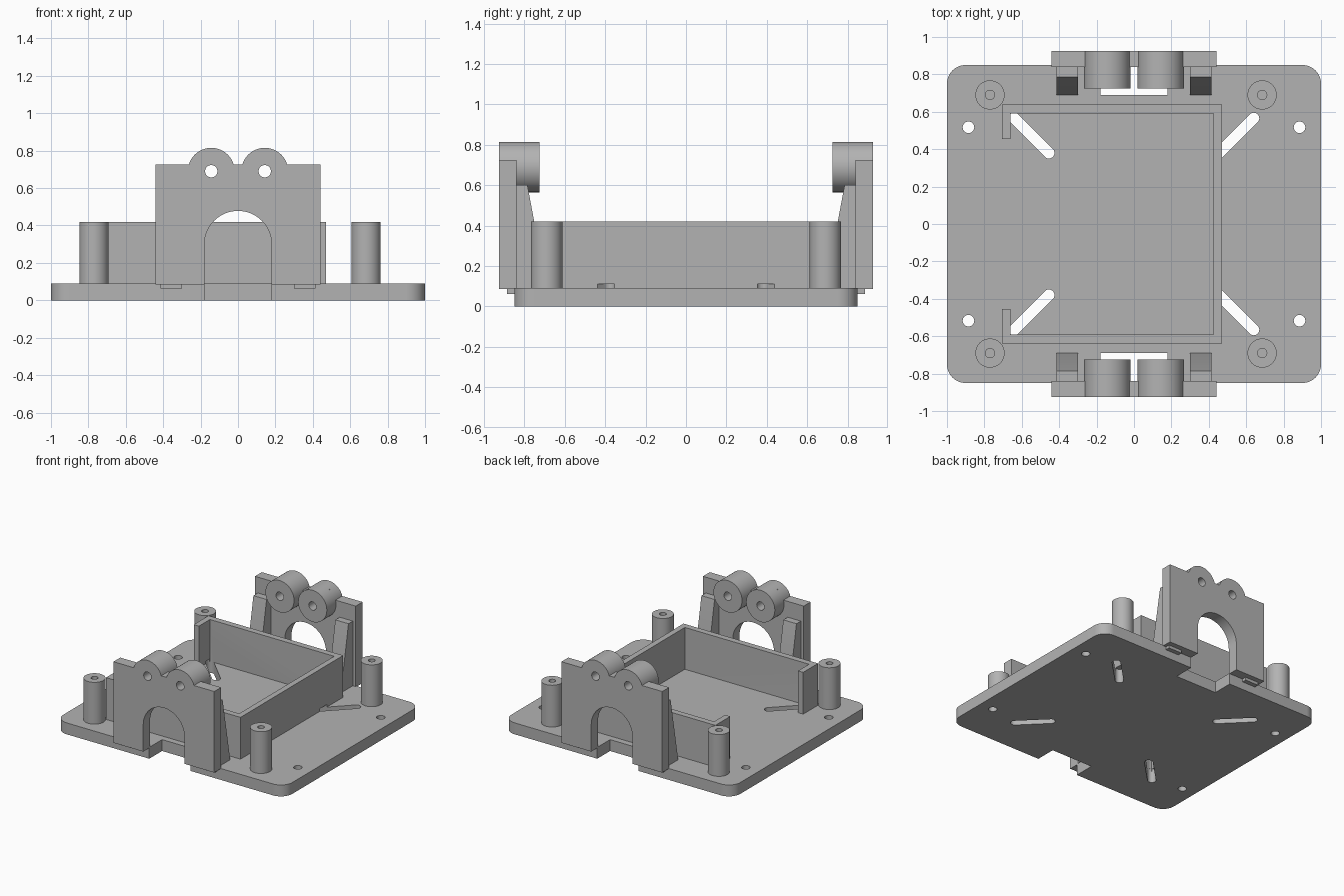
import bpy, bmesh
from math import cos, sin, pi, asin, radians
from mathutils import Vector

cube = bpy.data.objects.get("Cube")
if cube:
    bpy.data.objects.remove(cube, do_unlink=True)

grey = bpy.data.materials.new("grey plastic")
grey.use_nodes = True
COLOUR = (0.45, 0.45, 0.45, 1)
grey.diffuse_color = COLOUR
grey.node_tree.nodes["Principled BSDF"].inputs["Base Color"].default_value = COLOUR

# Place a 2D profile point at a depth along the chosen axis
PLACE = {
    "x": lambda a, b, d: (d, a, b),
    "y": lambda a, b, d: (a, d, b),
    "z": lambda a, b, d: (a, b, d),
}


def arc(cx, cy, r, start, end, n=32):
    steps = [start + (end - start) * i / n for i in range(n + 1)]
    return [(cx + r * cos(t), cy + r * sin(t)) for t in steps]


def circle(cx, cy, r, n=48):
    return arc(cx, cy, r, 0, 2 * pi, n)[:-1]


def rounded(cx, cy, r):
    """Rectangle centred on the origin; cx, cy locate its corner arcs."""
    pts = []
    for i, (sx, sy) in enumerate([(1, 1), (-1, 1), (-1, -1), (1, -1)]):
        pts += arc(sx * cx, sy * cy, r, i * pi / 2, (i + 1) * pi / 2, 12)
    return pts


def rect(x0, x1, y0, y1):
    return [(x0, y0), (x1, y0), (x1, y1), (x0, y1)]


def prism(name, profiles, low, high, axis="z"):
    """Extrude one or more separate closed profiles into a single object."""
    bm = bmesh.new()
    for pts in profiles:
        face = bm.faces.new([bm.verts.new(PLACE[axis](a, b, low)) for a, b in pts])
        ext = bmesh.ops.extrude_face_region(bm, geom=[face], use_keep_orig=True)
        verts = [g for g in ext["geom"] if isinstance(g, bmesh.types.BMVert)]
        bmesh.ops.translate(bm, verts=verts, vec=Vector(PLACE[axis](0, 0, high - low)))
    bmesh.ops.recalc_face_normals(bm, faces=bm.faces)
    mesh = bpy.data.meshes.new(name)
    bm.to_mesh(mesh)
    bm.free()
    mesh.materials.append(grey)
    obj = bpy.data.objects.new(name, mesh)
    bpy.context.collection.objects.link(obj)
    return obj


def finish(obj, cutter=None, mirror=""):
    """Cut, mirror about the origin, then smooth the curved surfaces."""
    if cutter:
        mod = obj.modifiers.new("cut", "BOOLEAN")
        mod.operation, mod.solver, mod.object = "DIFFERENCE", "EXACT", cutter
    if mirror:
        mod = obj.modifiers.new("mirror", "MIRROR")
        mod.use_axis = ["X" in mirror, "Y" in mirror, False]
        mod.use_mirror_merge = False
    deps = bpy.context.evaluated_depsgraph_get()
    obj.data = bpy.data.meshes.new_from_object(obj.evaluated_get(deps))
    obj.modifiers.clear()
    bpy.ops.object.select_all(action="DESELECT")
    obj.select_set(True)
    bpy.context.view_layer.objects.active = obj
    bpy.ops.object.shade_smooth_by_angle(angle=radians(30))


PLATE_TOP, WALL_TOP = 0.09, 0.42

# Diagonal slots and screw holes, shared by the plate and tray
slots, holes = [], []
for sx in (1, -1):
    for sy in (1, -1):
        tilt = pi / 4
        slot = (arc(0.64, 0.565, 0.03, -tilt, 3 * tilt, 12)
                + arc(0.455, 0.38, 0.03, 3 * tilt, 7 * tilt, 12))
        slots.append([(sx * x, sy * y) for x, y in slot])
        holes.append(circle(sx * 0.885, sy * 0.517, 0.031, 32))
slot_cutter = prism("slot_cutter", slots, -0.1, 0.11)

# Base plate with cable notches front and back
notches = [rect(-0.18, 0.18, 0.69, 1), rect(-0.18, 0.18, -1, -0.69)]
plate_cutter = prism("plate_cutter", slots + holes + notches, -0.1, 0.11)
plate = prism("base_plate", [rounded(0.9, 0.75, 0.1)], 0, PLATE_TOP)
finish(plate, plate_cutter)

# Tray wall, open on one side with short return lips
upper = [(0.47, 0.64), (-0.705, 0.64), (-0.705, 0.455), (-0.66, 0.455),
         (-0.66, 0.592), (0.425, 0.592)]
lower = [(x, -y) for x, y in reversed(upper)]
tray = prism("tray_wall", [upper + lower], PLATE_TOP, WALL_TOP)
finish(tray, slot_cutter)

# Corner posts with blind screw holes
centres = [(-0.77, 0.69), (0.685, 0.69)]
posts = prism("corner_posts", [circle(x, y, 0.078) for x, y in centres],
              PLATE_TOP, WALL_TOP)
post_cutter = prism("post_cutter", [circle(x, y, 0.025, 32) for x, y in centres],
                    0.12, 0.5)
finish(posts, post_cutter, "Y")

# Upright brackets: arched opening below, two round lobes on top
LOBE_X, LOBE_Z, LOBE_R, SHOULDER = 0.143, 0.69, 0.125, 0.725
rise = asin((SHOULDER - LOBE_Z) / LOBE_R)
outline = [(0.18, 0.085), (0.44, 0.085), (0.44, SHOULDER)]
for x in (LOBE_X, -LOBE_X):
    outline += arc(x, LOBE_Z, LOBE_R, rise, pi - rise)
outline += [(-0.44, SHOULDER), (-0.44, 0.085), (-0.18, 0.085)]
outline += arc(0, 0.298, 0.18, pi, 0)
bracket = prism("brackets", [outline], 0.84, 0.925, "y")
bores = [circle(x, LOBE_Z, 0.033, 32) for x in (LOBE_X, -LOBE_X)]
bore_cutter = prism("bore_cutter", bores, 0.6, 1, "y")
finish(bracket, bore_cutter, "Y")

# Bored bosses behind the lobes
bosses = prism("bosses", [circle(x, LOBE_Z, LOBE_R) for x in (LOBE_X, -LOBE_X)],
               0.725, 0.85, "y")
finish(bosses, bore_cutter, "Y")

# Sloped gussets with small locating tabs under the brackets
gusset = [(0.85, 0.6), (0.785, 0.6), (0.69, 0.09), (0.69, 0.062),
          (0.885, 0.062), (0.885, 0.09), (0.85, 0.09)]
gussets = prism("gussets", [gusset], 0.30, 0.415, "x")
finish(gussets, mirror="XY")

for cutter in (slot_cutter, plate_cutter, post_cutter, bore_cutter):
    bpy.data.objects.remove(cutter, do_unlink=True)
